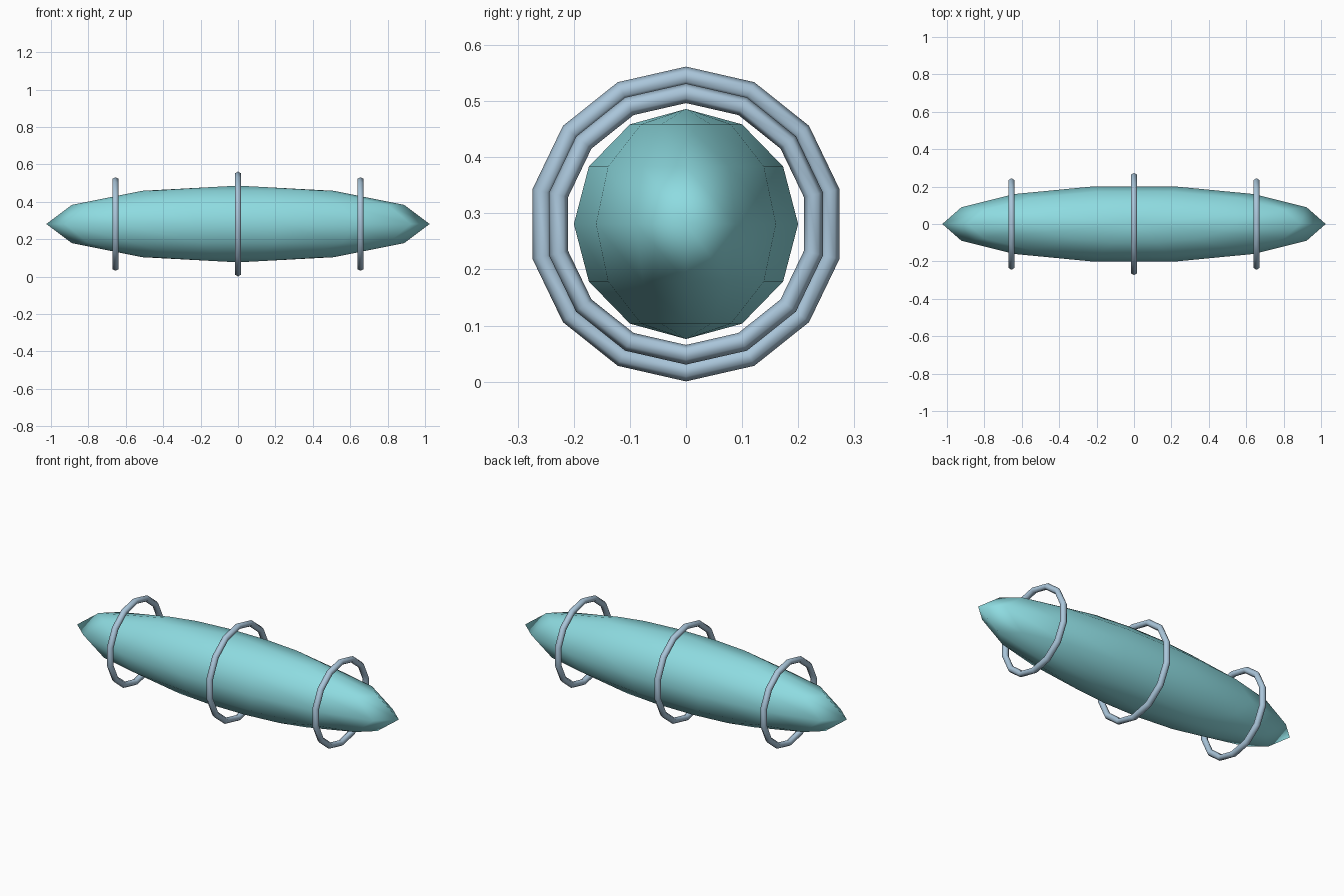
import bpy, bmesh
from math import pi, sin, cos
from mathutils import Matrix, Vector

cube = bpy.data.objects.get("Cube")
if cube:
    bpy.data.objects.remove(cube, do_unlink=True)

CENTRE_Z = 0.281
SEGMENTS = 14


def material(name, colour):
    mat = bpy.data.materials.new(name)
    mat.use_nodes = True
    mat.diffuse_color = (*colour, 1)
    mat.node_tree.nodes["Principled BSDF"].inputs["Base Color"].default_value = (*colour, 1)
    return mat


def finish(name, bm, mat, x=0.0):
    bmesh.ops.recalc_face_normals(bm, faces=bm.faces)
    for face in bm.faces:
        face.smooth = True
    mesh = bpy.data.meshes.new(name)
    bm.to_mesh(mesh)
    bm.free()
    mesh.materials.append(mat)
    obj = bpy.data.objects.new(name, mesh)
    obj.location = (x, 0, CENTRE_Z)
    bpy.context.collection.objects.link(obj)


def ring(name, x, major, minor, mat, sides=6):
    # Faceted torus around the x axis, with a vertex at the top
    bm = bmesh.new()
    loops = []
    for i in range(SEGMENTS):
        turn = Matrix.Rotation(2 * pi * i / SEGMENTS, 3, "X")
        angles = [2 * pi * j / sides for j in range(sides)]
        loops.append([bm.verts.new(turn @ Vector((minor * sin(a), 0, major + minor * cos(a))))
                      for a in angles])
    for i, loop in enumerate(loops):
        following = loops[(i + 1) % SEGMENTS]
        for j in range(sides):
            k = (j + 1) % sides
            bm.faces.new((loop[j], following[j], following[k], loop[k]))
    finish(name, bm, mat, x)


aqua = material("aqua", (0.27, 0.71, 0.75))
steel = material("pale steel blue", (0.40, 0.56, 0.70))

# Long spindle hull: a coarse sphere stretched along x
bm = bmesh.new()
bmesh.ops.create_uvsphere(bm, u_segments=SEGMENTS, v_segments=6, radius=0.205)
bmesh.ops.rotate(bm, verts=bm.verts, matrix=Matrix.Rotation(pi / 2, 3, "Z"))
bmesh.ops.scale(bm, verts=bm.verts, vec=(5.0, 1, 1))
finish("hull", bm, aqua)

# Hoops around the hull
ring("middle_ring", 0, 0.263, 0.0175, steel)
for side, x in (("left", 0.655), ("right", -0.655)):
    ring(side + "_ring", x, 0.233, 0.0175, steel)
